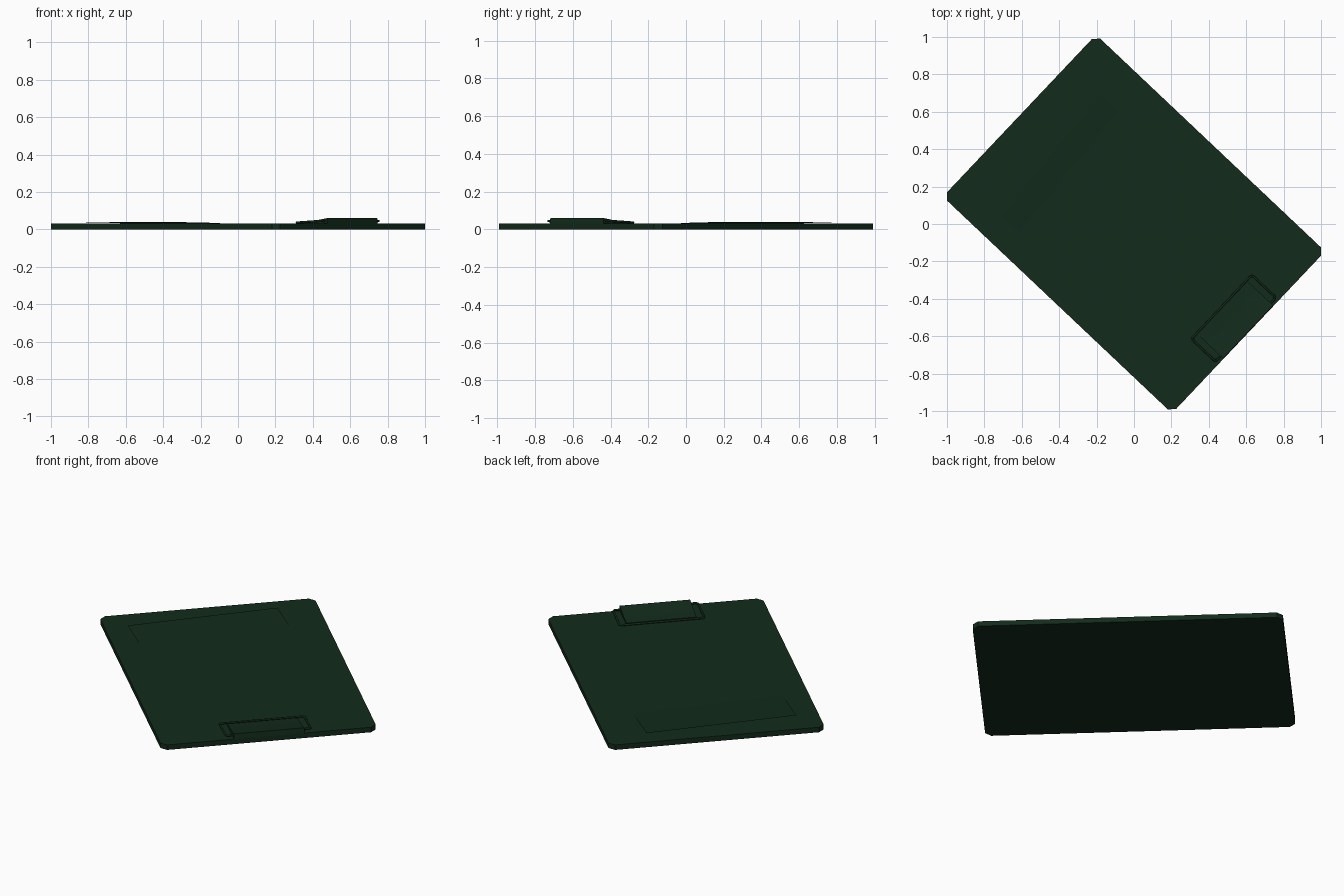
import bpy, bmesh, math

if "Cube" in bpy.data.objects:
    bpy.data.objects.remove(bpy.data.objects["Cube"])

TURN = math.radians(-43.4)   # whole clipboard lies turned on the ground

mat = bpy.data.materials.new("dark_green")
mat.diffuse_color = (0.006, 0.024, 0.011, 1)
mat.use_nodes = True
mat.node_tree.nodes["Principled BSDF"].inputs["Base Color"].default_value = mat.diffuse_color


def finish(name, data):
    ob = bpy.data.objects.new(name, data)
    bpy.context.collection.objects.link(ob)
    ob.data.materials.append(mat)
    ob.rotation_euler.z = TURN
    return ob


def extruded(name, points, vec):
    """Solid made by sweeping a flat outline along vec."""
    bm = bmesh.new()
    face = bm.faces.new([bm.verts.new(p) for p in points])
    res = bmesh.ops.extrude_face_region(bm, geom=[face])
    verts = [g for g in res["geom"] if isinstance(g, bmesh.types.BMVert)]
    bmesh.ops.translate(bm, verts=verts, vec=vec)
    bmesh.ops.recalc_face_normals(bm, faces=bm.faces)
    me = bpy.data.meshes.new(name)
    bm.to_mesh(me)
    bm.free()
    return finish(name, me)


# Board with clipped corners
L, W, C, T = 0.843, 0.596, 0.031, 0.03
board = extruded("board", [
    (L, W - C, 0), (L - C, W, 0), (C - L, W, 0), (-L, W - C, 0),
    (-L, C - W, 0), (C - L, -W, 0), (L - C, -W, 0), (L, C - W, 0)], (0, 0, T))

# Paper sheet, slightly crooked, loose end lifting off the board
bm = bmesh.new()
bmesh.ops.create_grid(bm, x_segments=10, y_segments=1, size=0.5)
tilt = math.radians(4.1)
for v in bm.verts:
    x, y = v.co.x * 1.375, v.co.y * 0.845
    lift = max(0, (-x - 0.4) / 0.2875)
    v.co = (x * math.cos(tilt) - y * math.sin(tilt) - 0.03,
            x * math.sin(tilt) + y * math.cos(tilt),
            T + 0.001 + 0.007 * min(1, lift * 1.5))
me = bpy.data.meshes.new("paper")
bm.to_mesh(me)
bm.free()
paper = finish("paper", me)

# Wedge-shaped clip plate
H = 0.195
profile = [(0.66, T), (0.66, 0.038), (0.72, 0.042), (0.84, 0.06), (0.843, T)]
plate = extruded("clip_plate", [(x, -H, z) for x, z in profile], (0, 2 * H, 0))

# Wire bail around the clip
half = [(0.822, 0.19, 0.045), (0.822, 0.225, 0.045), (0.812, 0.235, 0.044),
        (0.655, 0.235, 0.036), (0.645, 0.225, 0.036)]
path = half + [(x, -y, z) for x, y, z in reversed(half)]
cu = bpy.data.curves.new("clip_wire", "CURVE")
cu.dimensions = "3D"
cu.bevel_depth = 0.006
cu.bevel_resolution = 2
cu.use_fill_caps = True
sp = cu.splines.new("POLY")
sp.points.add(len(path) - 1)
for p, co in zip(sp.points, path):
    p.co = (*co, 1)
sp.use_smooth = True
wire = finish("clip_wire", cu)
